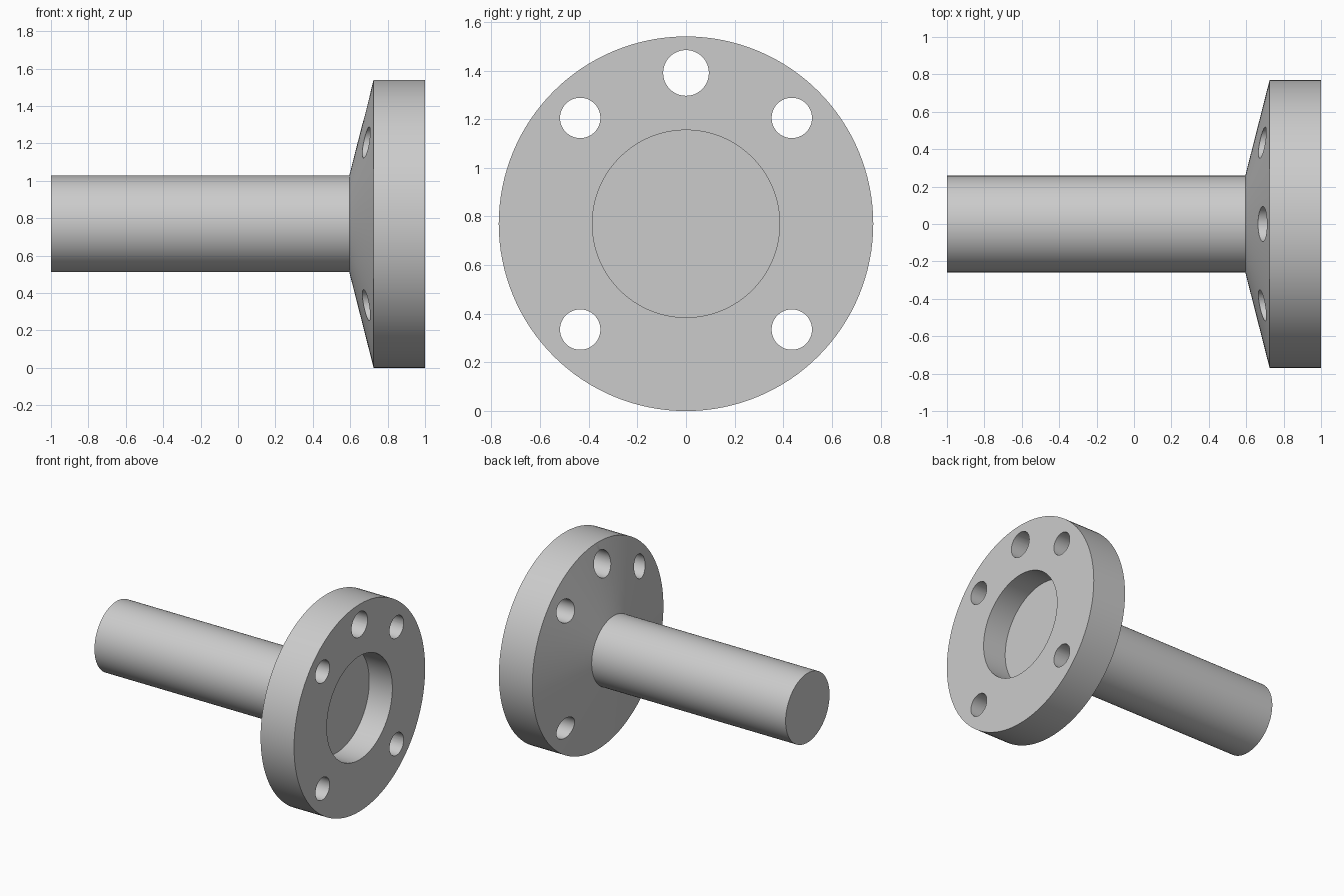
import bpy, bmesh, math
from mathutils import Matrix

cube = bpy.data.objects.get("Cube")
if cube:
    bpy.data.objects.remove(cube, do_unlink=True)

AXIS_Z = 0.77

steel = bpy.data.materials.new("light grey metal")
steel.use_nodes = True
grey = (0.6, 0.6, 0.6, 1)
steel.diffuse_color = grey
steel.node_tree.nodes["Principled BSDF"].inputs["Base Color"].default_value = grey


def finish(name, bm):
    bmesh.ops.recalc_face_normals(bm, faces=bm.faces)
    mesh = bpy.data.meshes.new(name)
    bm.to_mesh(mesh)
    bm.free()
    mesh.materials.append(steel)
    obj = bpy.data.objects.new(name, mesh)
    bpy.context.collection.objects.link(obj)
    return obj


def lathe(name, profile, sides=128):
    """Revolve (x, radius) points round the shaft axis and cap both ends."""
    bm = bmesh.new()
    rings = []
    for x, r in profile:
        angles = [2 * math.pi * i / sides for i in range(sides)]
        rings.append([bm.verts.new((x, r * math.cos(a), AXIS_Z + r * math.sin(a)))
                      for a in angles])
    for a, b in zip(rings, rings[1:]):
        for i in range(sides):
            j = (i + 1) % sides
            bm.faces.new((a[i], a[j], b[j], b[i]))
    bm.faces.new(rings[0])
    bm.faces.new(rings[-1])
    return finish(name, bm)


# Shaft, tapered hub, flange rim and blind recess in one turned body
body = lathe("flanged_shaft", [(-1, 0.258), (0.595, 0.258), (0.725, 0.77),
                               (1, 0.77), (1, 0.385), (0.81, 0.385)])

# Bolt holes: four on the diagonals and a larger one at the top
bolt_holes = [(y, z, 0.083) for y in (-0.435, 0.435) for z in (-0.435, 0.435)]
bolt_holes.append((0, 0.62, 0.094))
bm = bmesh.new()
for y, z, r in bolt_holes:
    place = Matrix.Translation((0.8, y, AXIS_Z + z)) @ Matrix.Rotation(math.pi / 2, 4, "Y")
    bmesh.ops.create_cone(bm, cap_ends=True, segments=48, radius1=r, radius2=r,
                          depth=0.8, matrix=place)
cutter = finish("bolt_hole_cutter", bm)
cutter.hide_render = True

cut = body.modifiers.new("bolt holes", "BOOLEAN")
cut.operation = "DIFFERENCE"
cut.solver = "EXACT"
cut.object = cutter
bpy.ops.object.select_all(action="DESELECT")
body.select_set(True)
bpy.context.view_layer.objects.active = body
bpy.ops.object.modifier_apply(modifier=cut.name)
bpy.data.objects.remove(cutter, do_unlink=True)

# Smooth turned surfaces, crisp rims (the hub taper meets the rim at a sharp edge)
bpy.ops.object.shade_smooth_by_angle(angle=math.radians(30))
